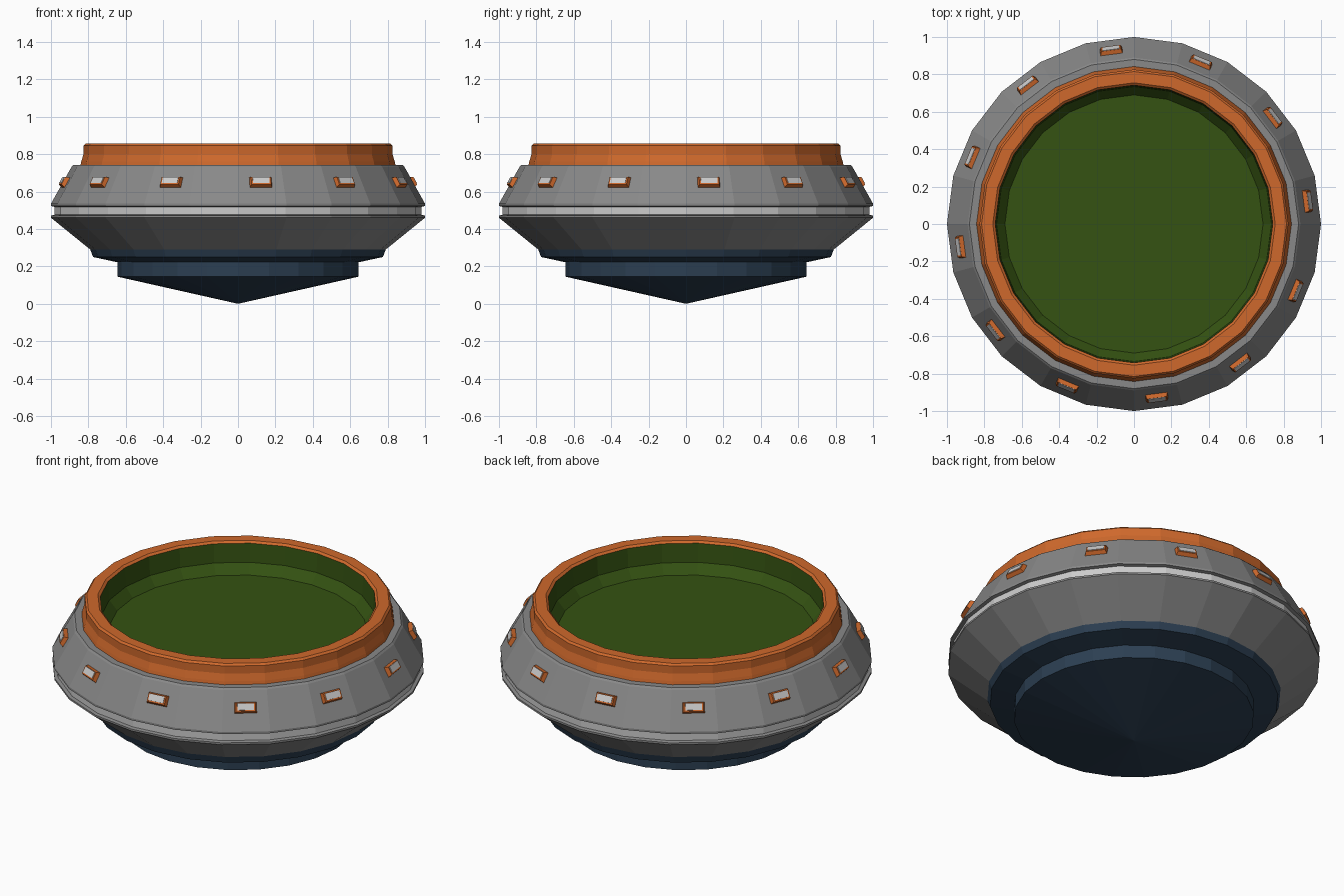
import bpy, bmesh
from math import sin, cos, tau, radians
from mathutils import Matrix, Vector

if "Cube" in bpy.data.objects:
    bpy.data.objects.remove(bpy.data.objects["Cube"])

SIDES = 24


def material(name, rgb):
    m = bpy.data.materials.new(name)
    m.diffuse_color = (*rgb, 1)
    m.use_nodes = True
    m.node_tree.nodes["Principled BSDF"].inputs["Base Color"].default_value = m.diffuse_color
    return m


orange = material("orange", (0.62, 0.14, 0.025))
navy = material("navy", (0.025, 0.05, 0.085))
green = material("green", (0.035, 0.085, 0.006))
grey = material("grey", (0.25, 0.25, 0.25))
light = material("light_grey", (0.6, 0.6, 0.6))


def make_object(name, bm, mat):
    me = bpy.data.meshes.new(name)
    bm.to_mesh(me)
    bm.free()
    me.materials.append(mat)
    ob = bpy.data.objects.new(name, me)
    bpy.context.collection.objects.link(ob)
    return ob


def lathe(name, profile, mat):
    """Revolve (radius, z) points; listed upward on the outside, downward on the inside."""
    bm = bmesh.new()
    rings = []
    for r, z in profile:
        if r == 0:
            rings.append([bm.verts.new((0, 0, z))] * SIDES)
        else:
            rings.append([bm.verts.new((r * cos(tau * i / SIDES), r * sin(tau * i / SIDES), z))
                          for i in range(SIDES)])
    for a, b in zip(rings, rings[1:]):
        for i in range(SIDES):
            j = (i + 1) % SIDES
            bm.faces.new(list(dict.fromkeys((a[i], a[j], b[j], b[i]))))
    return make_object(name, bm, mat)


# Stepped base with conical underside
lathe("base", [(0, 0), (0.645, 0.145), (0.645, 0.222), (0.775, 0.25), (0.79, 0.29)], navy)

# Lower and upper hull with lips either side of the waist groove
lathe("lower_hull", [(0.79, 0.29), (1.0, 0.46), (1.0, 0.471), (0.982, 0.476)], grey)
lathe("waist_band", [(0.982, 0.476), (0.982, 0.518)], light)
lathe("upper_hull", [(0.982, 0.518), (1.0, 0.523), (1.0, 0.535),
                     (0.89, 0.732), (0.88, 0.742), (0.835, 0.742)], grey)

# Orange rim, and the green bowl inside it
lathe("rim", [(0.842, 0.742), (0.838, 0.76), (0.826, 0.80), (0.826, 0.845), (0.815, 0.856),
              (0.755, 0.856), (0.742, 0.845)], orange)
lathe("bowl", [(0.742, 0.845), (0.735, 0.735), (0.69, 0.68), (0, 0.68)], green)


def block(name, w, h, depth, inset, frame, mat):
    """Tapered block: local x along width, y up the slope, z outward."""
    bm = bmesh.new()
    bmesh.ops.create_cube(bm, size=1)
    for v in bm.verts:
        k = inset if v.co.z > 0 else 0
        v.co = Vector((v.co.x * (w - 2 * k), v.co.y * (h - 2 * k), (v.co.z + 0.5) * depth))
    bm.transform(frame)
    return make_object(name, bm, mat)


# Twelve framed windows, one on every second facet of the upper hull
for i in range(12):
    a = radians(7.5 + 30 * i)
    out = Vector((cos(a), sin(a), 0))
    across = Vector((-sin(a), cos(a), 0))
    up = (Vector((0, 0, 0.197)) - out * 0.11 * cos(radians(7.5))).normalized()
    normal = across.cross(up)
    pos = out * 0.937 * cos(radians(7.5)) + Vector((0, 0, 0.648)) - normal * 0.004
    frame = Matrix((across, up, normal)).transposed().to_4x4()
    frame.translation = pos
    block(f"window_frame_{i + 1}", 0.122, 0.062, 0.026, 0.008, frame, orange)
    frame.translation = pos + normal * 0.02 + up * 0.003
    block(f"window_pane_{i + 1}", 0.092, 0.038, 0.009, 0.001, frame, light)
